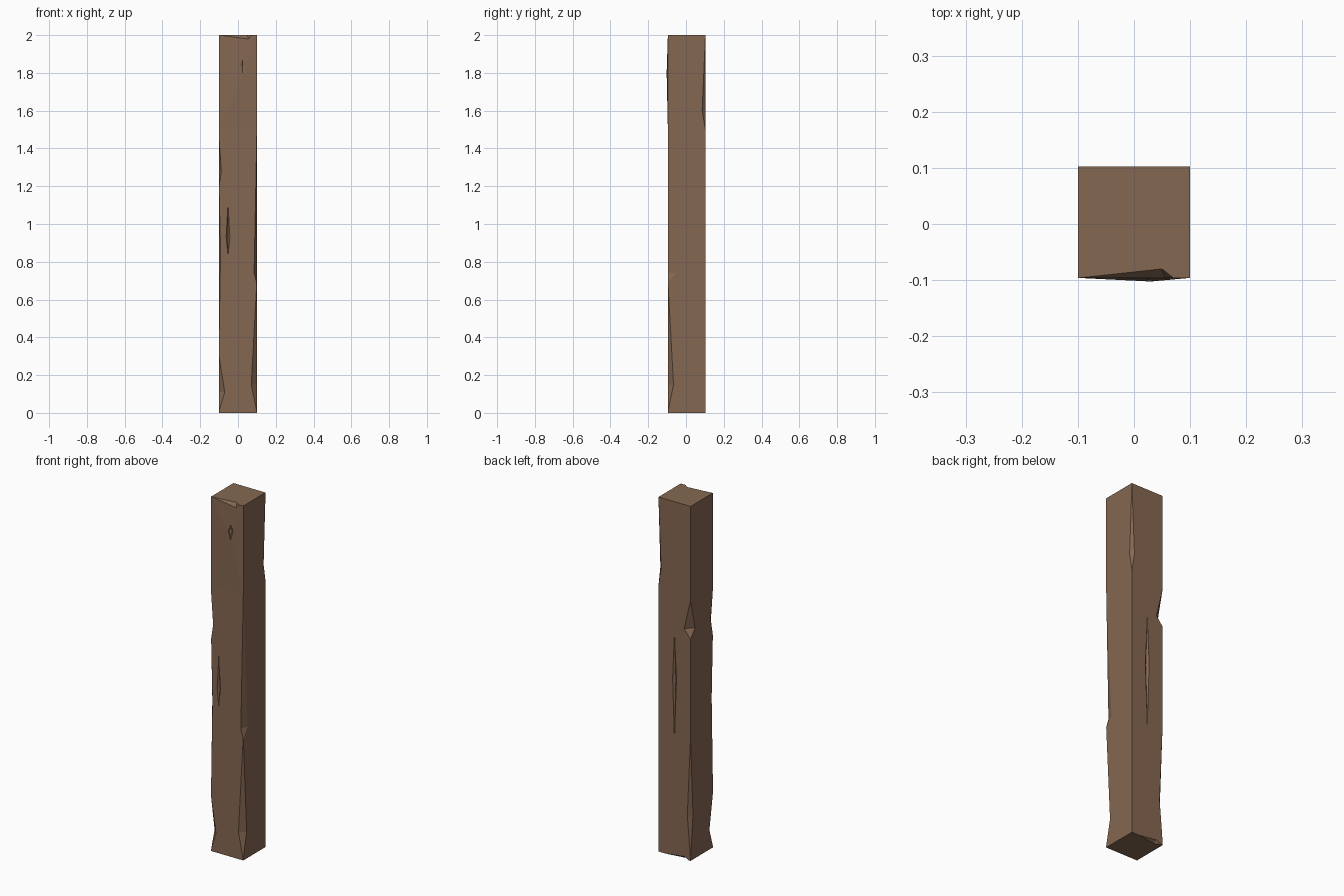
import bpy, bmesh
from mathutils import Vector as V

if "Cube" in bpy.data.objects:
    bpy.data.objects.remove(bpy.data.objects["Cube"])

wood = bpy.data.materials.new("weathered brown wood")
wood.diffuse_color = (0.235, 0.137, 0.083, 1)
wood.use_nodes = True
wood.node_tree.nodes["Principled BSDF"].inputs["Base Color"].default_value = wood.diffuse_color
X, Y0, Y1, H = 0.1, -0.096, 0.1025, 2.0

# square beam, with a slight swelling at the top of the front face
bm = bmesh.new()
bmesh.ops.create_cube(bm, size=1)
for v in bm.verts:
    v.co = V((v.co.x * 2 * X, Y0 if v.co.y < 0 else Y1, (v.co.z + 0.5) * H))
bmesh.ops.bisect_plane(bm, geom=bm.verts[:] + bm.edges[:] + bm.faces[:],
                       plane_co=(0, 0, 1.5), plane_no=(0, 0, 1))
bm.normal_update()
front = [f for f in bm.faces if f.normal.y < -0.9 and f.calc_center_median().z > 1.5]
swell = bmesh.ops.poke(bm, faces=front)["verts"][0]
swell.co = (0.03, -0.1025, 1.8)
mesh = bpy.data.meshes.new("beam")
bm.to_mesh(mesh)
bm.free()
mesh.materials.append(wood)
beam = bpy.data.objects.new("wooden_beam", mesh)
bpy.context.collection.objects.link(beam)
cutters = []


def cutter(points):
    """Convex cutter around the given points, subtracted from the beam."""
    b = bmesh.new()
    for p in points:
        b.verts.new(p)
    res = bmesh.ops.convex_hull(b, input=b.verts[:])
    loose = [v for v in b.verts if not v.link_faces]
    bmesh.ops.delete(b, geom=loose, context='VERTS')
    bmesh.ops.recalc_face_normals(b, faces=b.faces[:])
    m = bpy.data.meshes.new("chip_cutter")
    b.to_mesh(m)
    b.free()
    m.materials.append(wood)
    o = bpy.data.objects.new("chip_cutter", m)
    o.hide_render = True
    bpy.context.collection.objects.link(o)
    mod = beam.modifiers.new("chip", 'BOOLEAN')
    mod.operation = 'DIFFERENCE'
    mod.solver = 'EXACT'
    mod.object = o
    cutters.append(o)


def edge_chip(t, b, a, c, out):
    """Plain wedge: t, b on the edge; a, c on the two faces beside it."""
    t, b, a, c, out = V(t), V(b), V(a), V(c), V(out)
    mid = (a + c) / 2
    a, c = mid + (a - mid) * 1.3, mid + (c - mid) * 1.3
    t, b = mid + (t - mid) * 1.02, mid + (b - mid) * 1.02
    cutter([t, b, a, c, t + out, b + out, mid + out * 2])


def corner_chip(sx, sy, top, mid, bot, dx, dy):
    x, y = sx * X, (Y0 if sy < 0 else Y1)
    edge_chip((x, y, top), (x, y, bot), (x - sx * dx, y, mid),
              (x, y - sy * dy, mid), (sx * 0.02, sy * 0.02, 0))


def crack(x, side, top, mid, bot, w, depth):
    y = Y0 if side < 0 else Y1
    d = V((0, side, 0))
    rim = [V((x, y, top)), V((x, y, bot)), V((x - w, y, mid)), V((x + w, y, mid))]
    cutter(rim + [p + d * 0.02 for p in rim] + [V((x, y, mid)) - d * depth])


# long chips on the upright edges: side x, side y, top, deepest, bottom, insets
for chip in [(1, -1, 0.70, 0.15, 0.005, 0.030, 0.030),
             (1, -1, 1.50, 0.74, 0.685, 0.015, 0.040),
             (-1, -1, 0.30, 0.11, 0.01, 0.030, 0.030),
             (-1, -1, 1.45, 1.28, 1.20, 0.012, 0.025),
             (-1, -1, 1.18, 0.85, 0.40, 0.008, 0.010),
             (1, 1, 1.995, 1.60, 1.50, 0.017, 0.017),
             (-1, 1, 1.47, 1.30, 1.25, 0.040, 0.040),
             (-1, 1, 0.70, 0.25, 0.01, 0.020, 0.022)]:
    corner_chip(*chip)

# chips on the top front edge and the bottom back edge
edge_chip((-0.098, Y0, H), (0.07, Y0, H), (0.05, -0.08, H), (0.055, Y0, 1.98), (0, -0.02, 0.02))
edge_chip((-0.09, Y1, 0), (0.05, Y1, 0), (-0.06, 0.085, 0), (-0.06, Y1, 0.015), (0, 0.02, -0.02))

# cracks and a small knot in the faces
crack(-0.053, -1, 1.11, 0.93, 0.83, 0.010, 0.012)
crack(0.025, -1, 1.875, 1.84, 1.79, 0.014, 0.006)
crack(0.0, 1, 1.27, 1.0, 0.65, 0.012, 0.012)

# bake the cuts and drop the cutters
dg = bpy.context.evaluated_depsgraph_get()
dg.update()
result = bpy.data.meshes.new_from_object(beam.evaluated_get(dg))
beam.modifiers.clear()
beam.data = result
for o in cutters:
    bpy.data.objects.remove(o)
for p in beam.data.polygons:
    p.use_smooth = False
